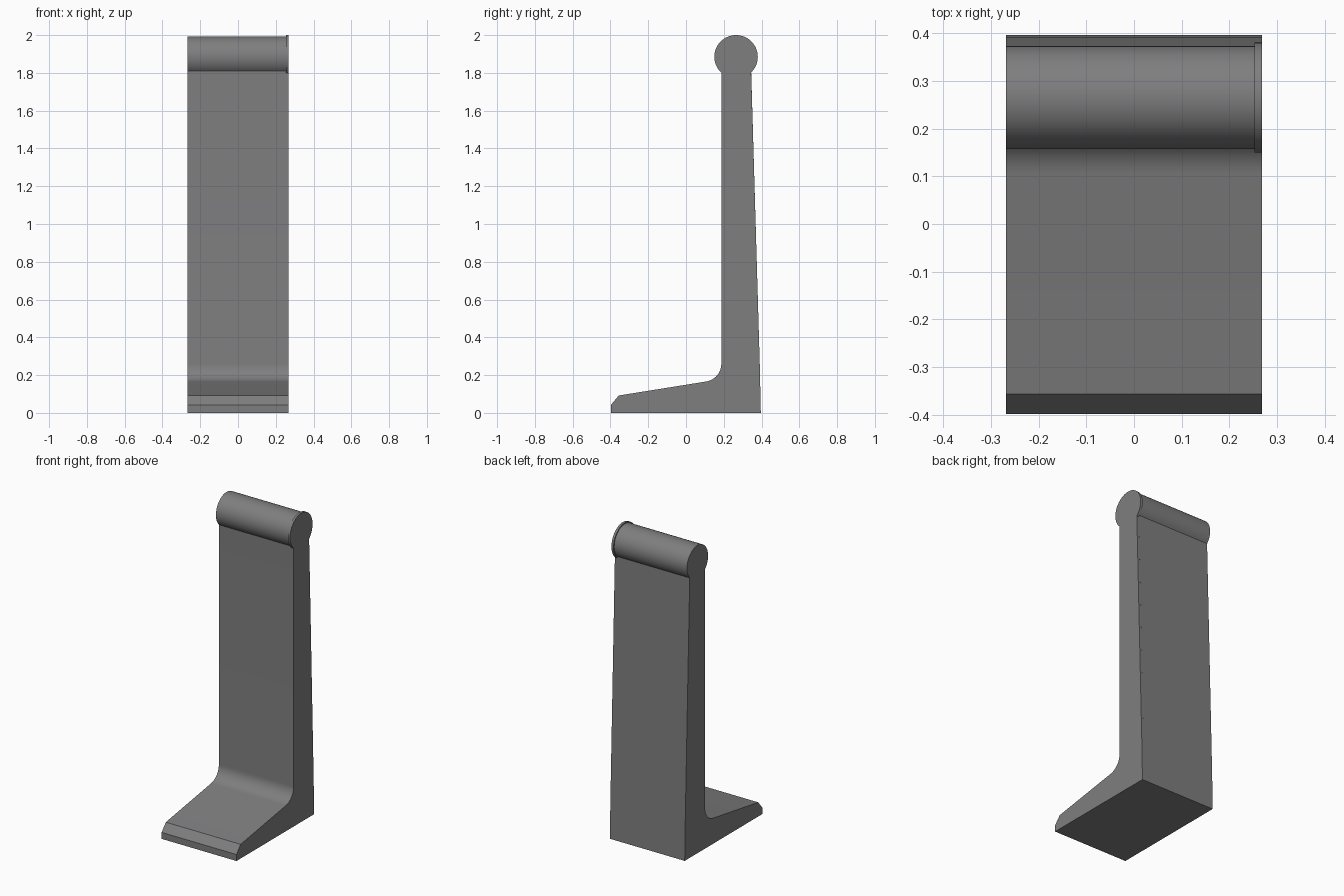
import bpy
import bmesh
from math import sin, cos, asin, radians, pi

cube = bpy.data.objects.get("Cube")
if cube:
    bpy.data.objects.remove(cube, do_unlink=True)

# Single grey finish
grey = bpy.data.materials.new("grey")
grey.use_nodes = True
colour = (0.21, 0.21, 0.215, 1)
grey.diffuse_color = colour
grey.node_tree.nodes["Principled BSDF"].inputs["Base Color"].default_value = colour

HEAD_Y, HEAD_Z = 0.265, 1.885
FRONT, BACK = 0.187, 0.345


def arc(cy, cz, r, start, end, steps):
    angles = [start + (end - start) * i / steps for i in range(steps + 1)]
    return [(cy + r * cos(a), cz + r * sin(a)) for a in angles]


def side_profile(head_radius):
    # Toe, sloping foot, fillet, upright, round head, tapered back
    points = [(0.396, 0), (-0.398, 0), (-0.398, 0.042), (-0.356, 0.092)]
    points += arc(0.092, 0.26, 0.095, radians(-81), 0, 12)
    left = pi + asin((HEAD_Z - 1.8) / head_radius) if head_radius < 0.085 else \
        pi + pi / 2 - asin((HEAD_Y - FRONT) / head_radius)
    right = -pi / 2 + asin((BACK - HEAD_Y) / head_radius)
    points += arc(HEAD_Y, HEAD_Z, head_radius, left, right, 48)
    points.append((0.391, 0.24))
    return points


def prism(name, points, x0, x1):
    bm = bmesh.new()
    face = bm.faces.new([bm.verts.new((x0, y, z)) for y, z in points])
    grown = bmesh.ops.extrude_face_region(bm, geom=[face])["geom"]
    verts = [v for v in grown if isinstance(v, bmesh.types.BMVert)]
    bmesh.ops.translate(bm, verts=verts, vec=(x1 - x0, 0, 0))
    bmesh.ops.recalc_face_normals(bm, faces=bm.faces)
    mesh = bpy.data.meshes.new(name)
    bm.to_mesh(mesh)
    bm.free()
    mesh.materials.append(grey)
    obj = bpy.data.objects.new(name, mesh)
    bpy.context.collection.objects.link(obj)
    bpy.ops.object.select_all(action='DESELECT')
    obj.select_set(True)
    bpy.context.view_layer.objects.active = obj
    bpy.ops.object.shade_smooth_by_angle(angle=radians(25))
    return obj


# Main bracket, then the end slice whose head forms a raised rim
prism("bracket_body", side_profile(0.108), -0.268, 0.253)
prism("rimmed_end", side_profile(0.115), 0.253, 0.268)
